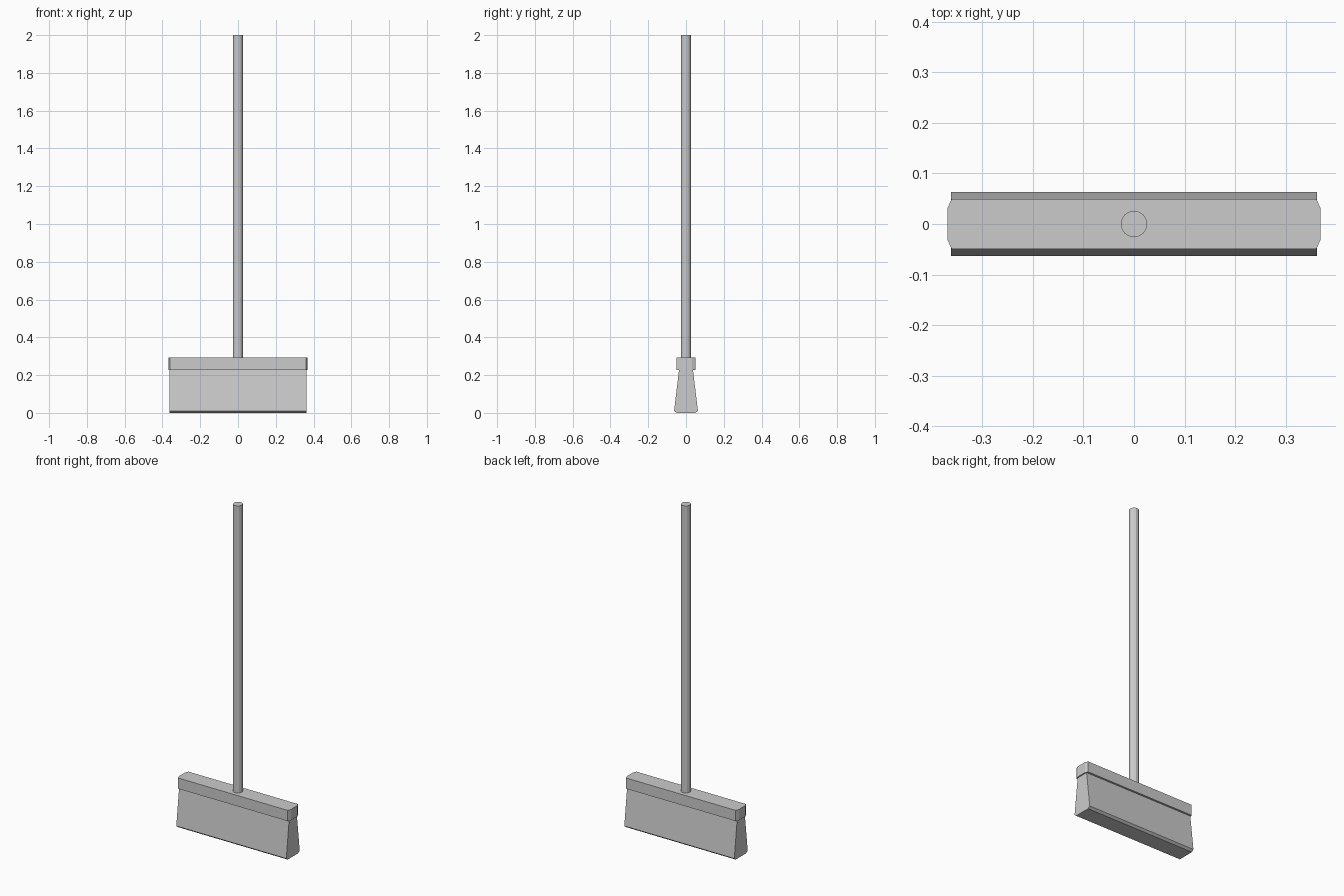
import bpy, bmesh, math
from mathutils import Vector

if "Cube" in bpy.data.objects:
    bpy.data.objects.remove(bpy.data.objects["Cube"])


def prism(name, points, direction):
    """Extrude a closed outline along a direction into a flat-faced solid."""
    bm = bmesh.new()
    face = bm.faces.new([bm.verts.new(p) for p in points])
    ext = bmesh.ops.extrude_face_region(bm, geom=[face])
    verts = [g for g in ext["geom"] if isinstance(g, bmesh.types.BMVert)]
    bmesh.ops.translate(bm, verts=verts, vec=Vector(direction))
    bmesh.ops.recalc_face_normals(bm, faces=bm.faces)
    mesh = bpy.data.meshes.new(name)
    bm.to_mesh(mesh)
    bm.free()
    obj = bpy.data.objects.new(name, mesh)
    bpy.context.collection.objects.link(obj)
    return obj


def mirrored(half):
    """Close a half outline by mirroring its first coordinate."""
    return half + [(-a, b) for a, b in reversed(half)]


# Bristles: flared cross-section with a bevelled foot, swept along x
section = mirrored([(0.05, 0.0), (0.063, 0.011), (0.037, 0.228)])
prism("bristles", [(-0.362, y, z) for y, z in section], (0.724, 0, 0))

# Head block: bar with clipped corners
outline = mirrored([(0.361, -0.049), (0.369, -0.031), (0.369, 0.031), (0.361, 0.049)])
prism("head_block", [(x, y, 0.228) for x, y in outline], (0, 0, 0.064))

# Handle: long 12-sided pole
sides, radius = 12, 0.0265
ring = [(radius * math.cos((i + 0.5) * math.tau / sides),
         radius * math.sin((i + 0.5) * math.tau / sides), 0.285) for i in range(sides)]
prism("handle", ring, (0, 0, 1.715))
